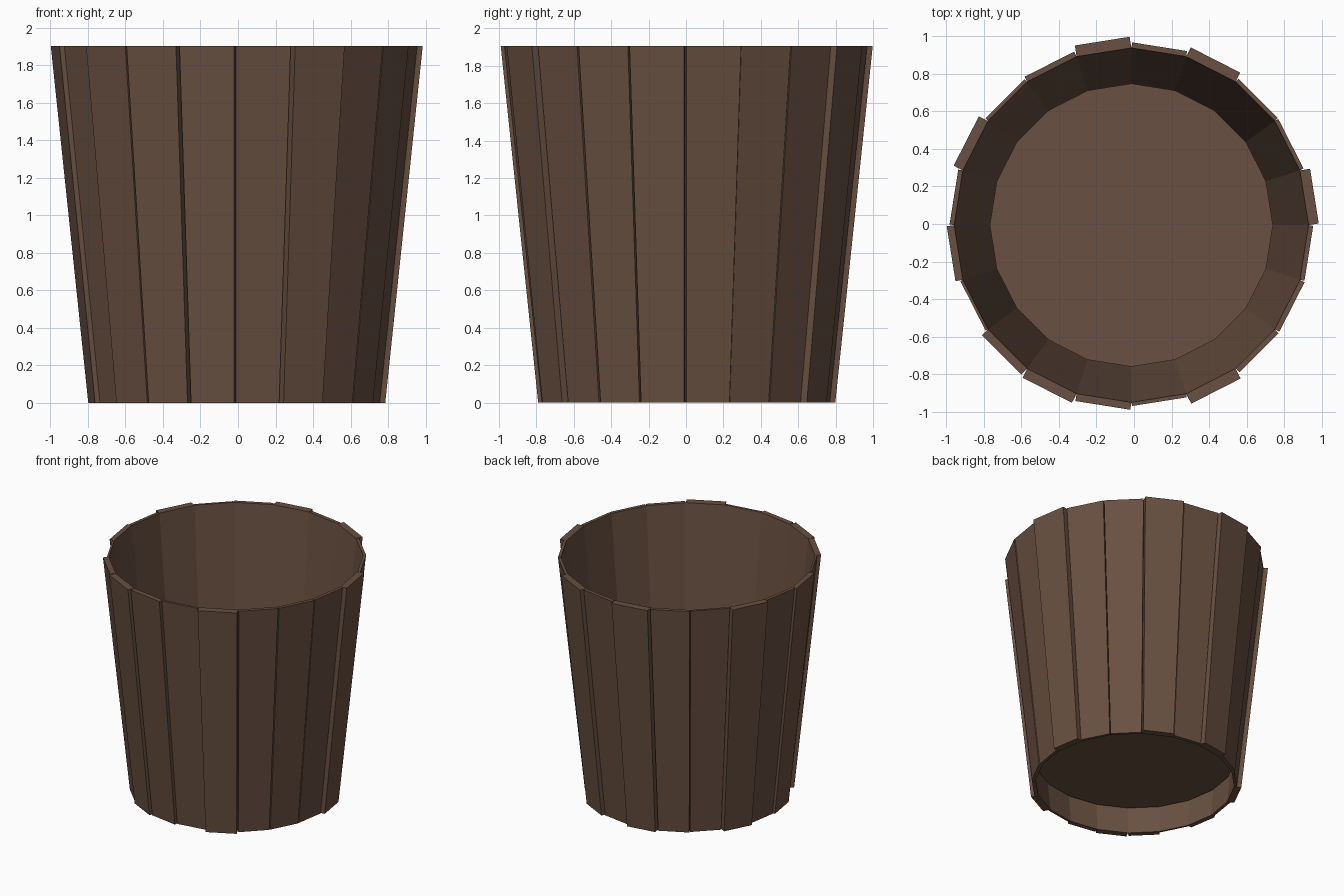
import bpy, bmesh
from math import sin, cos, pi

if "Cube" in bpy.data.objects:
    bpy.data.objects.remove(bpy.data.objects["Cube"])

N = 20
HEIGHT = 1.905
R_BOTTOM, R_TOP = 0.745, 0.945      # inner radii
CX, CY = -0.014, -0.006             # uneven staves shift the ring slightly
FLOOR_Z, FLOOR_R = 0.22, 0.755
# outward thickness of each stave, counter-clockwise from +x
THICK = [.055, .022, .022, .055, .03, .06, .03, .02, .055, .025,
         .04, .015, .045, .055, .04, .02, .06, .03, .028, .025]

wood = bpy.data.materials.new("dark_wood")
wood.diffuse_color = (0.14, 0.08, 0.053, 1)
wood.use_nodes = True
wood.node_tree.nodes["Principled BSDF"].inputs["Base Color"].default_value = wood.diffuse_color


def add_object(name, bm):
    bmesh.ops.recalc_face_normals(bm, faces=bm.faces)
    me = bpy.data.meshes.new(name)
    bm.to_mesh(me)
    bm.free()
    me.materials.append(wood)
    ob = bpy.data.objects.new(name, me)
    bpy.context.collection.objects.link(ob)
    return ob


def ring_point(r, k, z):
    a = 2 * pi * k / N
    return (CX + r * cos(a), CY + r * sin(a), z)


# Staves: tapered planks, inner faces form the ring, outer faces pushed out
for k, t in enumerate(THICK):
    mid = 2 * pi * (k + 0.5) / N
    dx, dy = t * cos(mid), t * sin(mid)
    bm = bmesh.new()
    loops = []
    for r, z in ((R_BOTTOM, 0), (R_TOP, HEIGHT)):
        a, b = ring_point(r, k, z), ring_point(r, k + 1, z)
        corners = [a, b, (b[0] + dx, b[1] + dy, z), (a[0] + dx, a[1] + dy, z)]
        loops.append([bm.verts.new(c) for c in corners])
    low, high = loops
    bm.faces.new(low)
    bm.faces.new(high)
    for i in range(4):
        j = (i + 1) % 4
        bm.faces.new((low[i], low[j], high[j], high[i]))
    add_object(f"stave_{k + 1:02d}", bm)

# Floor: thin disc raised inside the staves
bm = bmesh.new()
disc = bm.faces.new([bm.verts.new(ring_point(FLOOR_R, k, FLOOR_Z)) for k in range(N)])
ext = bmesh.ops.extrude_face_region(bm, geom=[disc])
bmesh.ops.translate(bm, vec=(0, 0, 0.01),
                    verts=[v for v in ext["geom"] if isinstance(v, bmesh.types.BMVert)])
add_object("bucket_floor", bm)
